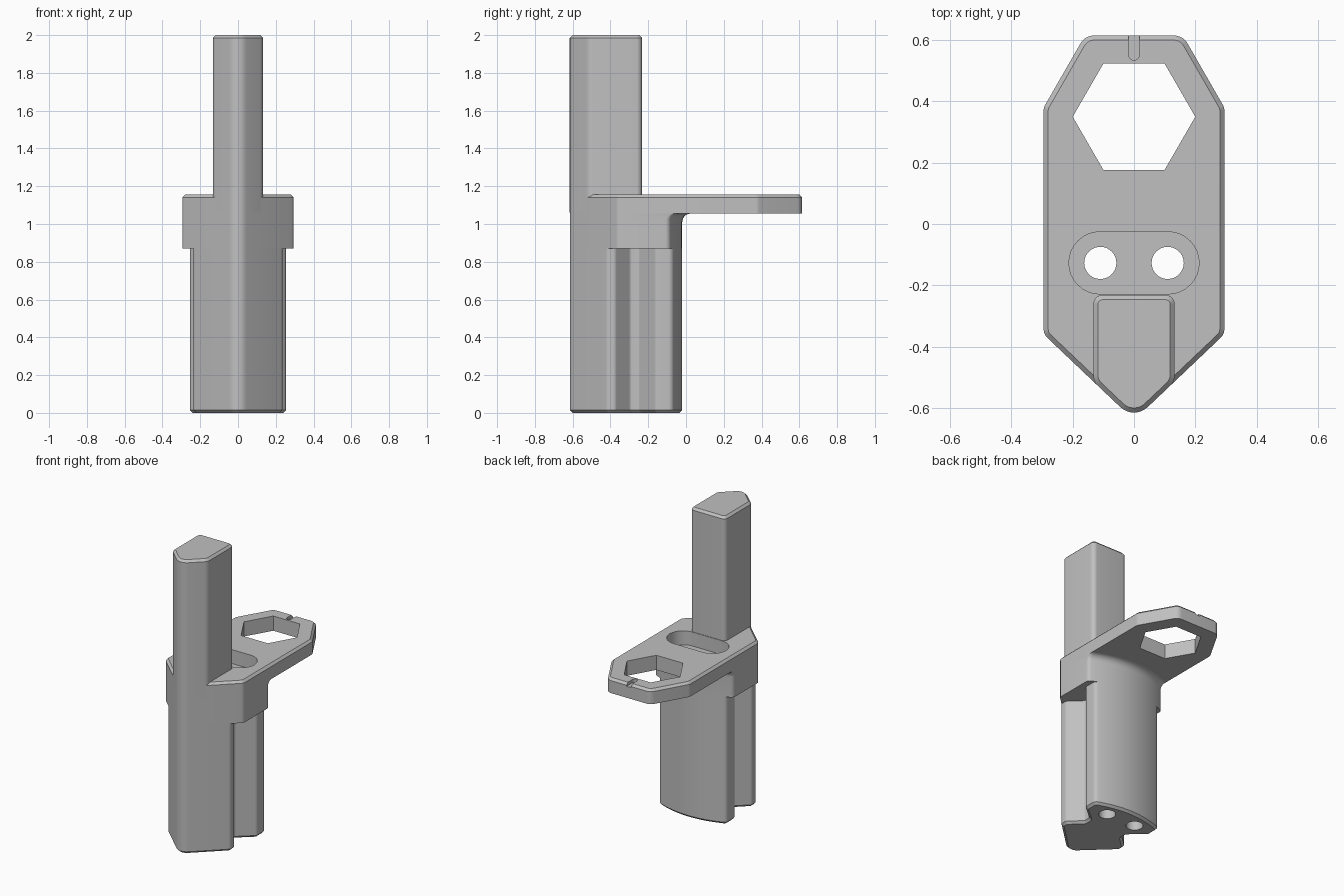
import bpy
import bmesh
from math import pi, sin, tan, cos
from mathutils import Vector

cube = bpy.data.objects.get("Cube")
if cube:
    bpy.data.objects.remove(cube, do_unlink=True)

grey = bpy.data.materials.new("plain grey")
grey.use_nodes = True
grey.diffuse_color = (0.53, 0.53, 0.53, 1)
grey.node_tree.nodes["Principled BSDF"].inputs["Base Color"].default_value = (0.53, 0.53, 0.53, 1)

TIP = (0, -0.64, 0.065)      # rounded front ridge shared by all parts
LEDGE, UNDER, DECK = 0.87, 1.055, 1.155
CHAMFER = 0.015


def mirrored(half):
    """Complete a half outline across x = 0."""
    return half + [(-x, y, r) for x, y, r in reversed(half) if x > 0]


def rounded(corners, steps=8):
    """Outline from (x, y, radius) corners, each turned into an arc."""
    out = []
    for i, (x, y, r) in enumerate(corners):
        p = Vector((x, y))
        if r == 0:
            out.append(p)
            continue
        u = (Vector(corners[i - 1][:2]) - p).normalized()
        v = (Vector(corners[(i + 1) % len(corners)][:2]) - p).normalized()
        theta = u.angle(v)
        phi = pi - theta
        reach = r / tan(theta / 2)
        centre = p + (u + v).normalized() * r / sin(theta / 2)
        a, b = p + u * reach - centre, p + v * reach - centre
        for k in range(steps + 1):
            f = k / steps
            out.append(centre + (a * sin((1 - f) * phi) + b * sin(f * phi)) / sin(phi))
    return out


def loft(name, layers, chamfer_z=None):
    """Skin outlines stacked at given heights; optionally chamfer one rim."""
    bm = bmesh.new()
    rings = [[bm.verts.new((p.x, p.y, z)) for p in pts] for z, pts in layers]
    n = len(rings[0])
    bm.faces.new(list(reversed(rings[0])))
    bm.faces.new(rings[-1])
    for low, high in zip(rings, rings[1:]):
        for i in range(n):
            j = (i + 1) % n
            bm.faces.new((low[i], low[j], high[j], high[i]))
    bmesh.ops.remove_doubles(bm, verts=bm.verts, dist=1e-5)
    if chamfer_z is not None:
        rim = [e for e in bm.edges if all(abs(v.co.z - chamfer_z) < 1e-5 for v in e.verts)]
        bmesh.ops.bevel(bm, geom=rim, offset=CHAMFER, offset_type='OFFSET',
                        segments=1, affect='EDGES', profile=0.5)
    bmesh.ops.recalc_face_normals(bm, faces=bm.faces)
    mesh = bpy.data.meshes.new(name)
    bm.to_mesh(mesh)
    bm.free()
    mesh.materials.append(grey)
    obj = bpy.data.objects.new(name, mesh)
    bpy.context.collection.objects.link(obj)
    return obj


def prism(name, corners, z0, z1, chamfer_z=None):
    pts = rounded(corners)
    return loft(name, [(z0, pts), (z1, pts)], chamfer_z)


def slot(name, x, y, w, d, z0, z1):
    """Cutter with fully rounded ends (a cylinder when w equals d)."""
    r = min(w, d) / 2
    box = [(x + sx * w / 2, y + sy * d / 2, r) for sx, sy in ((-1, -1), (1, -1), (1, 1), (-1, 1))]
    return prism(name, box, z0, z1)


def bowed_back(half_width, shift=0.0):
    """Gently convex rear wall, from the rounded side corner to the middle."""
    pts = []
    for k in range(8, -1, -1):
        x = half_width * k / 8
        pts.append((x, -0.02 - 0.8 * x * x + shift, 0.03 if k == 8 else 0))
    return pts


# Lower body with a groove down each side
body = prism("lower_body", mirrored(
    [TIP, (0.235, -0.417, 0.025), (0.235, -0.375, 0.025), (0.15, -0.295, 0.02),
     (0.15, -0.25, 0.02), (0.255, -0.16, 0.03)] + bowed_back(0.255)),
    0, LEDGE, chamfer_z=0)

# Wider head block, its rear wall sweeping out under the plate
SWEEP = 0.045
layers = []
for height, shift in [(LEDGE, 0)] + [
        (UNDER - SWEEP * (1 - sin(a)), SWEEP * (1 - cos(a)))
        for a in [k * pi / 16 for k in range(9)]]:
    half = [TIP, (0.295, -0.36, 0.04)] + bowed_back(0.295, shift)
    layers.append((height, rounded(mirrored(half))))
block = loft("head_block", layers)

# Flat plate reaching backwards
plate = prism("top_plate", mirrored(
    [TIP, (0.295, -0.36, 0.04), (0.295, 0.38, 0.04), (0.16, 0.615, 0.05)]),
    UNDER, DECK, chamfer_z=DECK)

# Upright post
post = prism("upright_post", mirrored(
    [TIP, (0.133, -0.514, 0.05), (0.133, -0.232, 0.03)]),
    UNDER + 0.005, 2, chamfer_z=2)

# Cutters: two long bores, oval pocket, hexagonal hole, index notch
bores = [slot("bore_cutter", s * 0.11, -0.127, 0.105, 0.105, -0.1, 1.3) for s in (-1, 1)]
pocket = slot("pocket_cutter", 0, -0.127, 0.425, 0.203, UNDER + 0.005, 1.3)
hexagon = prism("hex_cutter", [(0.2 * cos(k * pi / 3), 0.35 + 0.2 * sin(k * pi / 3), 0)
                               for k in range(6)], 1, 1.3)
notch = slot("notch_cutter", 0, 0.6, 0.035, 0.13, DECK - 0.022, 1.3)

cuts = {body: bores, block: bores, plate: bores + [pocket, hexagon, notch], post: []}
for obj, cutters in cuts.items():
    bpy.ops.object.select_all(action='DESELECT')
    bpy.context.view_layer.objects.active = obj
    obj.select_set(True)
    for cutter in cutters:
        mod = obj.modifiers.new("cut", 'BOOLEAN')
        mod.operation = 'DIFFERENCE'
        mod.solver = 'EXACT'
        mod.object = cutter
        bpy.ops.object.modifier_apply(modifier=mod.name)
    bpy.ops.object.shade_smooth_by_angle()

for cutter in bores + [pocket, hexagon, notch]:
    bpy.data.objects.remove(cutter, do_unlink=True)
